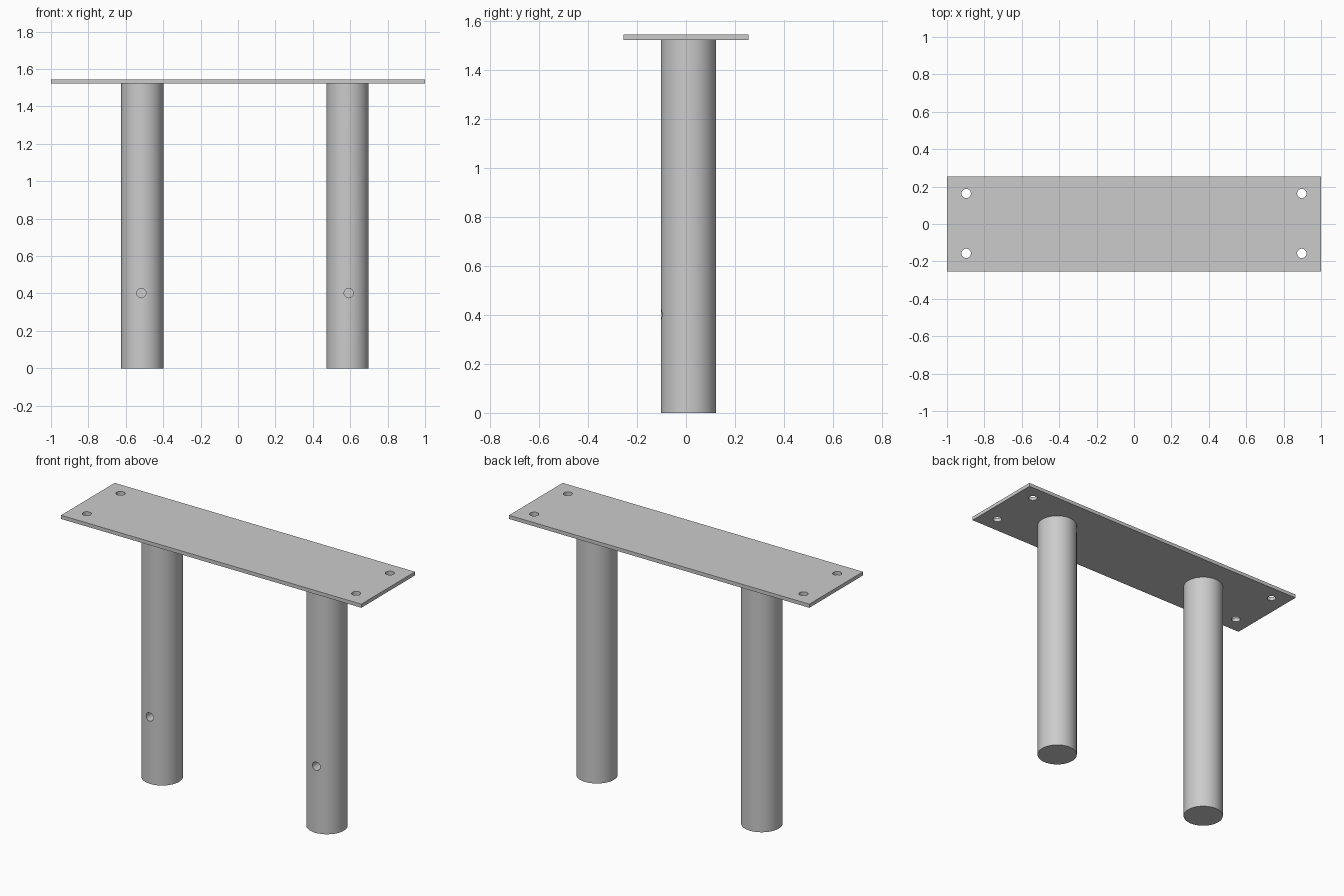
import bpy
import math

cube = bpy.data.objects.get("Cube")
if cube:
    bpy.data.objects.remove(cube, do_unlink=True)

steel = bpy.data.materials.new("grey steel")
steel.use_nodes = True
GREY = (0.6, 0.6, 0.6, 1)
steel.diffuse_color = GREY
steel.node_tree.nodes["Principled BSDF"].inputs["Base Color"].default_value = GREY

TOP, THICK = 1.545, 0.022
LEG_R, HOLE_R = 0.113, 0.025
LEG_Y, PIN_Z, PIN_DEPTH = 0.01, 0.402, 0.1


def cylinder(name, radius, depth, location, sides, rotation=(0, 0, 0)):
    bpy.ops.mesh.primitive_cylinder_add(vertices=sides, radius=radius, depth=depth,
                                        location=location, rotation=rotation)
    obj = bpy.context.object
    obj.name = name
    obj.data.materials.append(steel)
    return obj


def drill(target, cutter):
    """Cut the helper's shape out of the target and remove the helper."""
    cutter.hide_render = True
    mod = target.modifiers.new("hole", "BOOLEAN")
    mod.operation = "DIFFERENCE"
    mod.solver = "EXACT"
    mod.object = cutter
    bpy.context.view_layer.objects.active = target
    bpy.ops.object.modifier_apply(modifier=mod.name)
    bpy.data.objects.remove(cutter, do_unlink=True)


def smooth(obj):
    bpy.ops.object.select_all(action="DESELECT")
    obj.select_set(True)
    bpy.context.view_layer.objects.active = obj
    bpy.ops.object.shade_smooth_by_angle(angle=math.radians(30))


# Mounting plate with four through holes
bpy.ops.mesh.primitive_cube_add(size=1, location=(0, 0, TOP - THICK / 2))
plate = bpy.context.object
plate.name = "mounting_plate"
plate.scale = (2, 0.51, THICK)
bpy.ops.object.transform_apply(location=False, rotation=False, scale=True)
plate.data.materials.append(steel)
for x in (-0.897, 0.897):
    for y in (-0.157, 0.163):
        drill(plate, cylinder("hole_cutter", HOLE_R, 0.2, (x, y, TOP), 32))
smooth(plate)

# Round legs, each with a blind pin hole in the front
LEG_H = TOP - THICK
for name, x, pin_x in (("right_leg", -0.512, -0.517), ("left_leg", 0.586, 0.592)):
    leg = cylinder(name, LEG_R, LEG_H, (x, LEG_Y, LEG_H / 2), 64)
    front = LEG_Y - LEG_R
    drill(leg, cylinder("pin_cutter", HOLE_R, PIN_DEPTH * 2, (pin_x, front, PIN_Z), 32,
                        (math.pi / 2, 0, 0)))
    smooth(leg)
